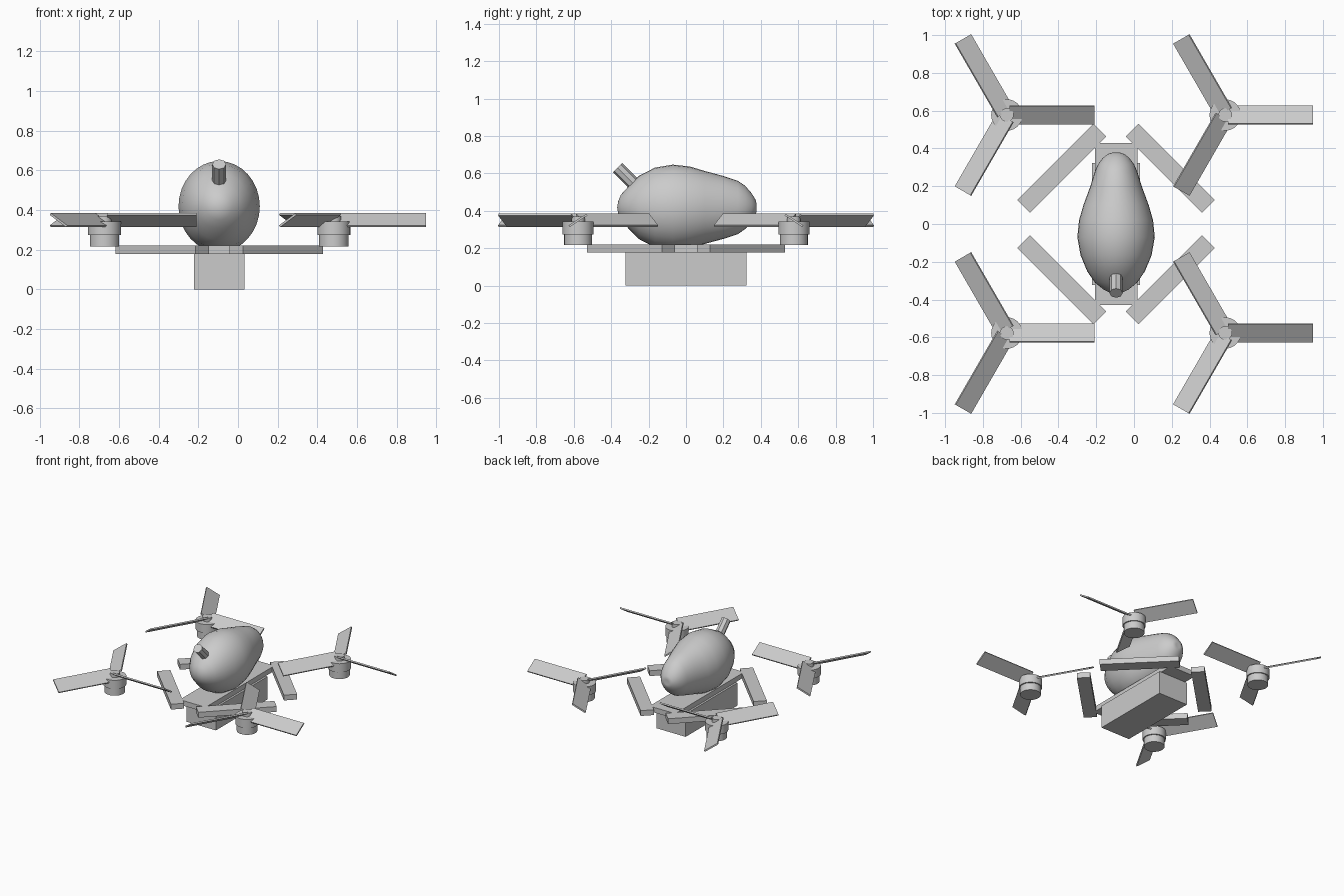
import bpy, bmesh
from math import radians, cos, sin, pi
from mathutils import Matrix, Vector

if "Cube" in bpy.data.objects:
    bpy.data.objects.remove(bpy.data.objects["Cube"])

CX = -0.095  # the airframe sits left of the origin because the rotors are asymmetric


def make(name, bm, smooth=False):
    bmesh.ops.recalc_face_normals(bm, faces=bm.faces)
    me = bpy.data.meshes.new(name)
    bm.to_mesh(me)
    bm.free()
    ob = bpy.data.objects.new(name, me)
    bpy.context.collection.objects.link(ob)
    if smooth:
        bpy.ops.object.select_all(action='DESELECT')
        ob.select_set(True)
        bpy.context.view_layer.objects.active = ob
        bpy.ops.object.shade_smooth_by_angle(angle=radians(35))
    return ob


def box(name, size, matrix):
    bm = bmesh.new()
    bmesh.ops.create_cube(bm, size=1, matrix=matrix @ Matrix.Diagonal((*size, 1)))
    return make(name, bm)


def cylinder(name, r, depth, matrix, sides=32):
    bm = bmesh.new()
    bmesh.ops.create_cone(bm, cap_ends=True, segments=sides, radius1=r, radius2=r,
                          depth=depth, matrix=matrix)
    return make(name, bm, sides > 12)


T = Matrix.Translation

# Battery box and frame plate
box("battery_box", (0.256, 0.645, 0.18), T((CX, 0, 0.09)))
box("frame_plate", (0.225, 0.86, 0.04), T((CX, 0, 0.2)))

# Pear-shaped body: y, half width, half height of each ring
rings = [(-0.362, 0.035, 0.035), (-0.348, 0.065, 0.068), (-0.31, 0.112, 0.11),
         (-0.25, 0.153, 0.17), (-0.166, 0.188, 0.213), (-0.07, 0.205, 0.229),
         (0.02, 0.196, 0.219), (0.1, 0.173, 0.195), (0.2, 0.136, 0.168),
         (0.278, 0.112, 0.142), (0.317, 0.095, 0.115), (0.35, 0.07, 0.077),
         (0.37, 0.045, 0.045), (0.378, 0.02, 0.02)]
N = 32
bm = bmesh.new()
loops = [[bm.verts.new((CX + hx * cos(2 * pi * i / N), y, 0.418 + hz * sin(2 * pi * i / N)))
          for i in range(N)] for y, hx, hz in rings]
for a, b in zip(loops, loops[1:]):
    for i in range(N):
        bm.faces.new((a[i], a[(i + 1) % N], b[(i + 1) % N], b[i]))
for ring, y in ((loops[0], -0.368), (loops[-1], 0.37)):
    tip = bm.verts.new((CX, y, 0.418))
    for i in range(N):
        bm.faces.new((ring[i], ring[(i + 1) % N], tip))
body = make("pear_body", bm)
for p in body.data.polygons:
    p.use_smooth = True

# Stem leaning forward at 45 degrees
cylinder("stem", 0.035, 0.2, T((CX, -0.295, 0.56)) @ Matrix.Rotation(radians(45), 4, 'X'), 8)

# Arms, motors and three-blade rotors at the four corners
for sx, side in ((-1, "left"), (1, "right")):
    for sy, end in ((-1, "front"), (1, "rear")):
        tag = f"{end}_{side}"
        box("arm_" + tag, (0.57, 0.096, 0.042),
            T((CX + sx * 0.287, sy * 0.295, 0.199)) @ Matrix.Rotation(radians(-45 * sx * sy), 4, 'Z'))
        base = Vector((CX + sx * 0.578, sy * 0.577, 0))
        cylinder("motor_base_" + tag, 0.074, 0.06, T(base + Vector((0, 0, 0.247))))
        cylinder("motor_bell_" + tag, 0.083, 0.068, T(base + Vector((0, 0, 0.308))))
        cylinder("rotor_hub_" + tag, 0.036, 0.04, T(base + Vector((0, 0, 0.35))), 24)
        # diagonal pairs share the same pitch
        pitch = radians(-33 * sx * sy)
        for k in range(3):
            box(f"blade_{tag}_{k + 1}", (0.45, 0.113, 0.011),
                T(base + Vector((0, 0, 0.349))) @ Matrix.Rotation(k * 2 * pi / 3, 4, 'Z')
                @ T((0.24, 0, 0)) @ Matrix.Rotation(pitch, 4, 'X'))
